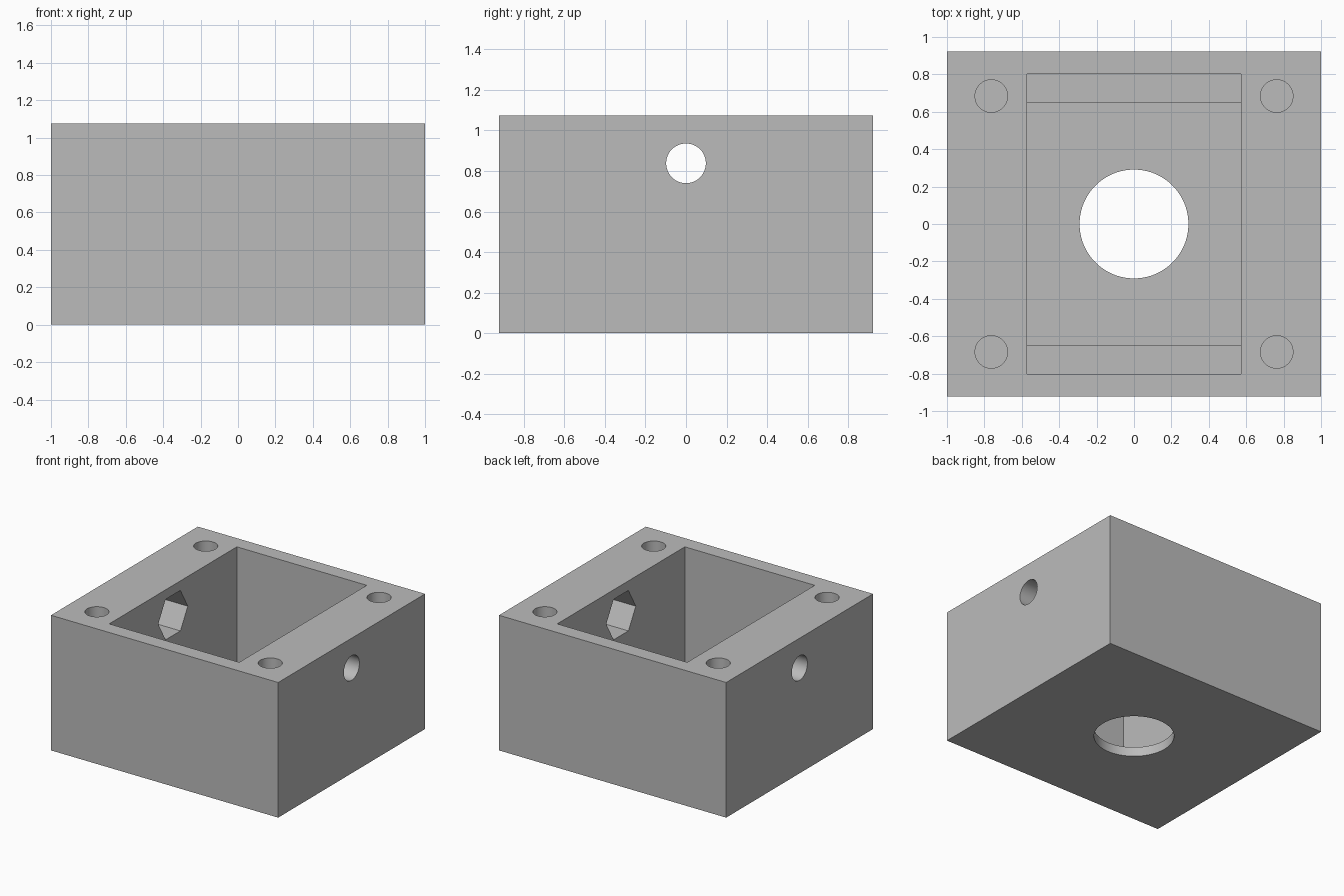
import bpy, bmesh
from math import cos, sin, tau, radians

if "Cube" in bpy.data.objects:
    bpy.data.objects.remove(bpy.data.objects["Cube"], do_unlink=True)

HALF_X, HALF_Y, HEIGHT = 1.0, 0.923, 1.075
POCKET_X, POCKET_Y, LEDGE_Y = 0.572, 0.802, 0.65
FLOOR, LEDGE_Z = 0.075, 0.15
BORE_Z = 0.838


def polygon(radius, sides, u=0.0, v=0.0):
    return [(u + radius * cos(tau * i / sides), v + radius * sin(tau * i / sides))
            for i in range(sides)]


def prism(name, profile, axis, start, end):
    """Extrude a closed profile along x (profile in yz) or z (profile in xy)."""
    bm = bmesh.new()
    place = (lambda u, v, w: (w, u, v)) if axis == "x" else (lambda u, v, w: (u, v, w))
    low = [bm.verts.new(place(u, v, start)) for u, v in profile]
    high = [bm.verts.new(place(u, v, end)) for u, v in profile]
    bm.faces.new(low[::-1])
    bm.faces.new(high)
    for i in range(len(profile)):
        j = (i + 1) % len(profile)
        bm.faces.new((low[i], low[j], high[j], high[i]))
    bmesh.ops.recalc_face_normals(bm, faces=bm.faces)
    mesh = bpy.data.meshes.new(name)
    bm.to_mesh(mesh)
    bm.free()
    obj = bpy.data.objects.new(name, mesh)
    bpy.context.collection.objects.link(obj)
    return obj


# Solid block
block = [(-HALF_X, -HALF_Y), (HALF_X, -HALF_Y), (HALF_X, HALF_Y), (-HALF_X, HALF_Y)]
housing = prism("housing", block, "z", 0, HEIGHT)

# Open pocket with a low ledge at its front and back
half = [(LEDGE_Y, FLOOR), (LEDGE_Y, LEDGE_Z), (POCKET_Y, LEDGE_Z), (POCKET_Y, HEIGHT + 0.1)]
pocket = half + [(-y, z) for y, z in reversed(half)]
cutters = [prism("pocket_cutter", pocket, "x", -POCKET_X, POCKET_X)]

# Round opening through the floor
cutters.append(prism("floor_cutter", polygon(0.291, 96), "z", -0.1, FLOOR + 0.1))

# Side bores with hexagonal nut recesses on the inside
cutters.append(prism("nut_cutter", polygon(0.186, 6, 0, BORE_Z), "x", -0.82, 0.82))
cutters.append(prism("bore_cutter", polygon(0.098, 48, 0, BORE_Z), "x", -1.1, 1.1))

# Blind screw holes in the four corners
for sx in (-1, 1):
    for sy in (-1, 1):
        hole = polygon(0.087, 48, sx * 0.763, sy * 0.684)
        cutters.append(prism("screw_cutter", hole, "z", 0.45, HEIGHT + 0.1))

# Cut everything, then drop the cutters
for cutter in cutters:
    cutter.hide_render = True
    mod = housing.modifiers.new(cutter.name, "BOOLEAN")
    mod.operation, mod.solver, mod.object = "DIFFERENCE", "EXACT", cutter
graph = bpy.context.evaluated_depsgraph_get()
result = bpy.data.meshes.new_from_object(housing.evaluated_get(graph))
housing.modifiers.clear()
housing.data = result
result.name = "housing"
for cutter in cutters:
    bpy.data.objects.remove(cutter, do_unlink=True)

# Plain grey finish
grey = bpy.data.materials.new("plain_grey")
grey.use_nodes = True
grey.diffuse_color = (0.5, 0.5, 0.5, 1)
grey.node_tree.nodes["Principled BSDF"].inputs["Base Color"].default_value = (0.5, 0.5, 0.5, 1)
result.materials.clear()
result.materials.append(grey)

# Smooth the round walls, keep the edges sharp
bpy.ops.object.select_all(action="DESELECT")
housing.select_set(True)
bpy.context.view_layer.objects.active = housing
bpy.ops.object.shade_smooth_by_angle(angle=radians(30))
